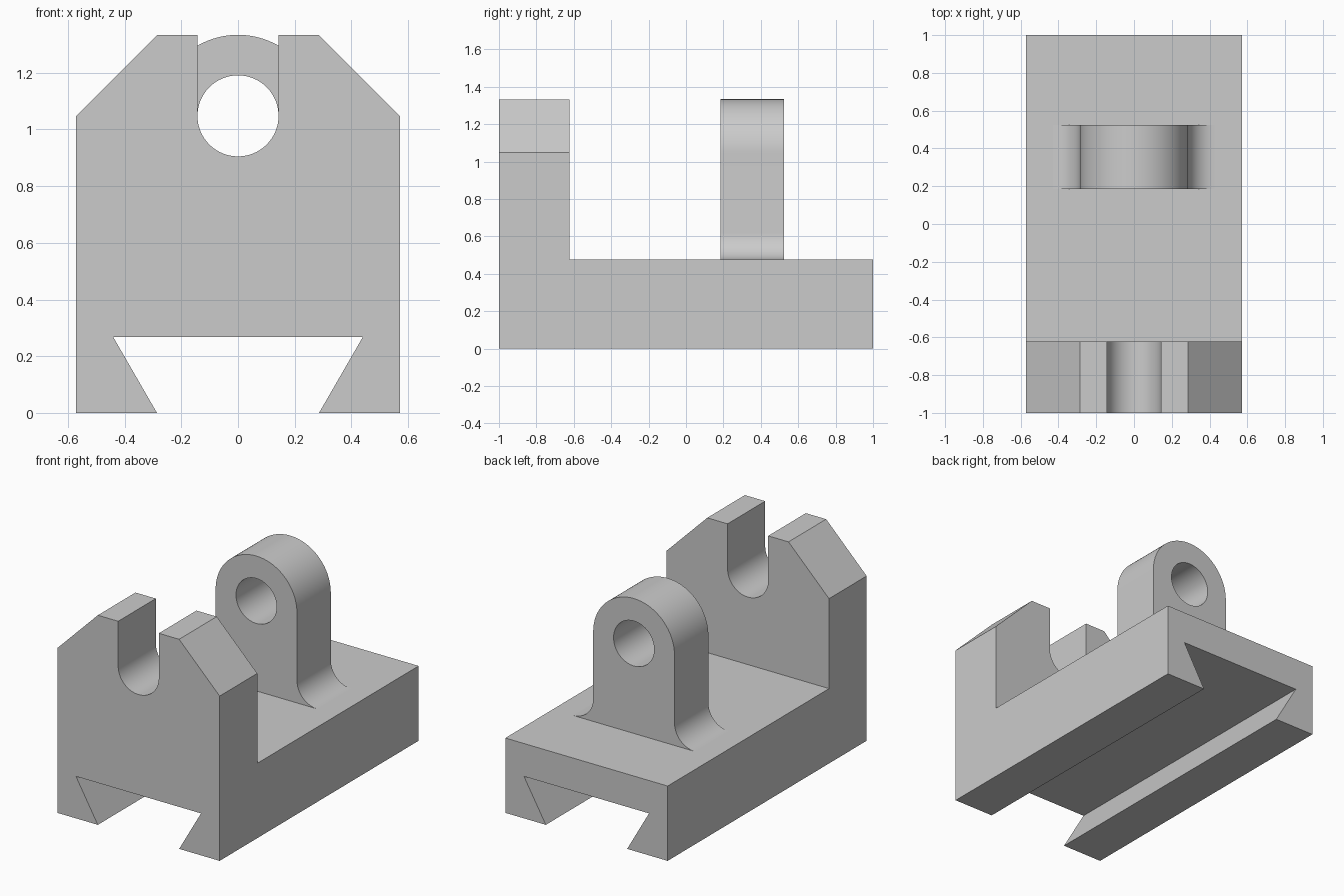
import bpy, bmesh, math

cube = bpy.data.objects.get("Cube")
if cube:
    bpy.data.objects.remove(cube, do_unlink=True)

grey = bpy.data.materials.new("plain grey")
grey.use_nodes = True
grey.diffuse_color = (0.6, 0.6, 0.6, 1)
grey.node_tree.nodes["Principled BSDF"].inputs["Base Color"].default_value = (0.6, 0.6, 0.6, 1)

HALF, TOP, FLOOR = 0.571, 1.333, 0.476   # half width, full height, bed height
R, AXIS = 0.143, 1.048                   # bore radius and bore height


def arc(cx, cz, r, start, end, n=24):
    """Points of an arc in the x-z plane, angles in degrees."""
    angles = [math.radians(start + (end - start) * i / n) for i in range(n + 1)]
    return [(cx + r * math.cos(a), cz + r * math.sin(a)) for a in angles]


def extrude(name, profile, y0, y1):
    """Solid made by sweeping an x-z profile along y."""
    bm = bmesh.new()
    face = bm.faces.new([bm.verts.new((x, y0, z)) for x, z in profile])
    swept = bmesh.ops.extrude_face_region(bm, geom=[face])["geom"]
    verts = [v for v in swept if isinstance(v, bmesh.types.BMVert)]
    bmesh.ops.translate(bm, verts=verts, vec=(0, y1 - y0, 0))
    bmesh.ops.recalc_face_normals(bm, faces=bm.faces)
    mesh = bpy.data.meshes.new(name)
    bm.to_mesh(mesh)
    bm.free()
    mesh.materials.append(grey)
    obj = bpy.data.objects.new(name, mesh)
    bpy.context.collection.objects.link(obj)
    return obj


def activate(obj):
    bpy.ops.object.select_all(action='DESELECT')
    obj.select_set(True)
    bpy.context.view_layer.objects.active = obj


def cut(obj, cutter):
    cutter.hide_render = True
    mod = obj.modifiers.new("cut", 'BOOLEAN')
    mod.operation, mod.solver, mod.object = 'DIFFERENCE', 'EXACT', cutter
    activate(obj)
    bpy.ops.object.modifier_apply(modifier=mod.name)
    bpy.data.objects.remove(cutter, do_unlink=True)


# Body: dovetail groove below, chamfered shoulders and open round slot above
right = [(0.44, 0.267), (0.286, 0), (HALF, 0), (HALF, AXIS), (0.286, TOP), (R, TOP)]
left = [(-x, z) for x, z in reversed(right)]
body = extrude("slide_body", right + arc(0, AXIS, R, 0, -180, 32) + left, -1, 1)

# Clear the space above the bed, leaving the slotted front plate
cut(body, extrude("bed_cutter", [(-1, FLOOR), (1, FLOOR), (1, 2), (-1, 2)], -0.622, 1.2))

# Rear lug: rounded top, filleted foot, round bore
fx, fz = 0.286 + R, FLOOR + R
lug = extrude("rear_lug",
              arc(fx, fz, R, 270, 180, 16) + arc(0, AXIS, 0.286, 0, 180, 48)
              + arc(-fx, fz, R, 0, -90, 16), 0.184, 0.524)
cut(lug, extrude("bore_cutter", arc(0, AXIS, R, 0, 360, 64)[:-1], 0, 0.8))

for obj in (body, lug):
    activate(obj)
    bpy.ops.object.shade_smooth_by_angle(angle=math.radians(30))
